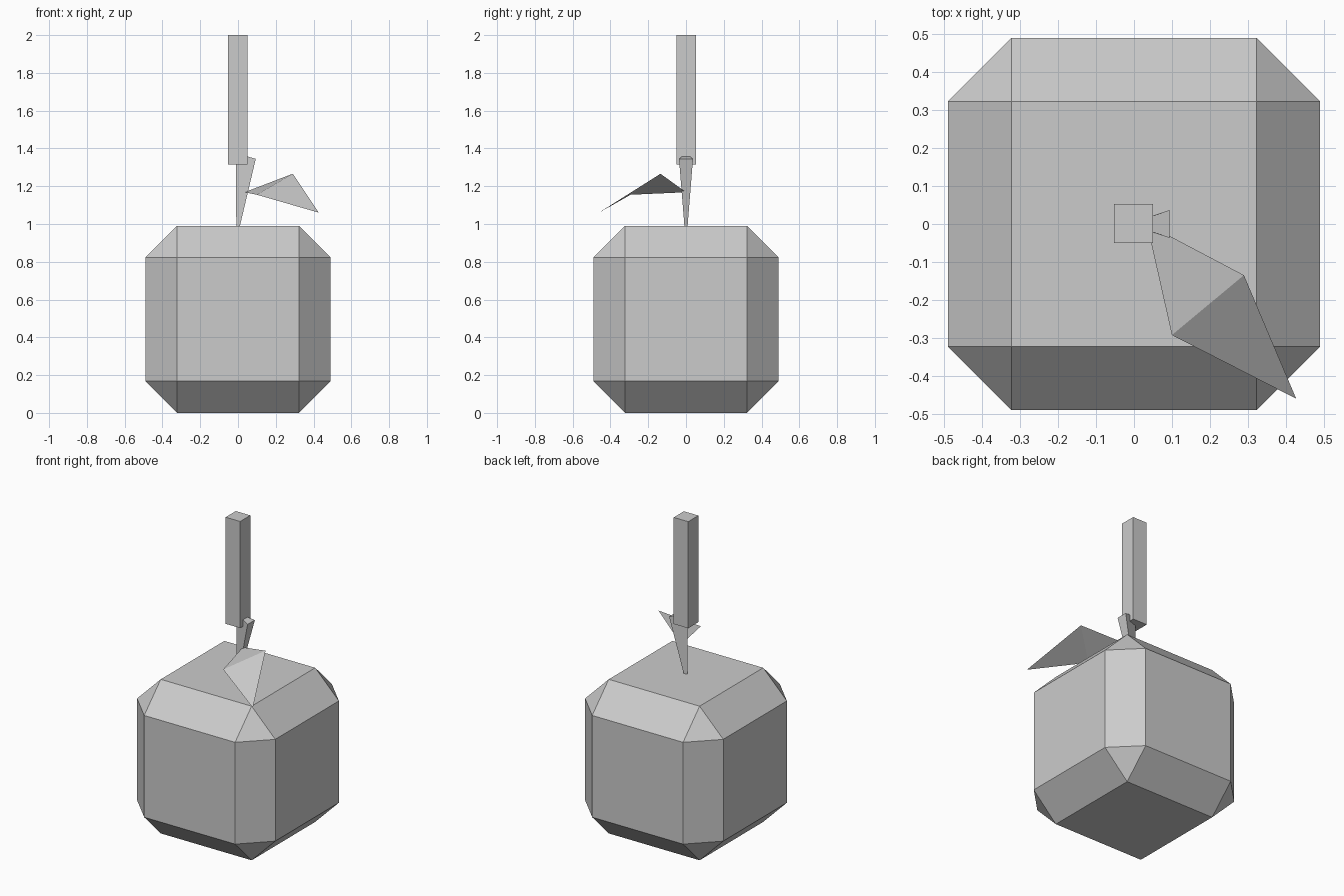
import bpy, bmesh
from mathutils import Matrix, Vector

if "Cube" in bpy.data.objects:
    bpy.data.objects.remove(bpy.data.objects["Cube"])

grey = bpy.data.materials.new("grey")
grey.diffuse_color = (0.6, 0.6, 0.6, 1)
grey.use_nodes = True
grey.node_tree.nodes["Principled BSDF"].inputs["Base Color"].default_value = grey.diffuse_color


def finish(name, bm):
    mesh = bpy.data.meshes.new(name)
    bm.to_mesh(mesh)
    bm.free()
    mesh.materials.append(grey)
    obj = bpy.data.objects.new(name, mesh)
    bpy.context.collection.objects.link(obj)
    return obj


def box(name, size, centre):
    bm = bmesh.new()
    bmesh.ops.create_cube(bm, size=1, matrix=Matrix.Translation(centre) @ Matrix.Diagonal((*size, 1)))
    return finish(name, bm)


# Fruit body: cube with wide flat chamfers and triangular corners
body = box("fruit_body", (0.982, 0.982, 0.99), (0, 0, 0.495))
chamfer = body.modifiers.new("chamfer", 'BEVEL')
chamfer.width = 0.168
chamfer.segments = 1
chamfer.limit_method = 'NONE'

# Square bar above the stem
box("upright_bar", (0.103, 0.103, 0.685), (-0.001, 0.001, 1.6575))

# Stem: three-sided, flaring upward and leaning to the right
bm = bmesh.new()
bottom = [bm.verts.new(p) for p in [(-0.009, 0, 0.985), (0.009, -0.008, 0.985), (0.009, 0.008, 0.985)]]
top = [bm.verts.new(p) for p in [(-0.011, 0, 1.375), (0.094, -0.037, 1.345), (0.094, 0.037, 1.345)]]
bm.faces.new(bottom[::-1])
bm.faces.new(top)
for i in range(3):
    j = (i + 1) % 3
    bm.faces.new((bottom[i], bottom[j], top[j], top[i]))
finish("stem", bm)

# Leaf: thin sheet folded across the middle
bm = bmesh.new()
base, back, front, tip = [bm.verts.new(p) for p in [
    (0.034, 0, 1.168), (0.29, -0.135, 1.266), (0.1, -0.293, 1.155), (0.428, -0.461, 1.06)]]
bm.faces.new((base, front, back))
bm.faces.new((front, tip, back))
finish("leaf", bm)
